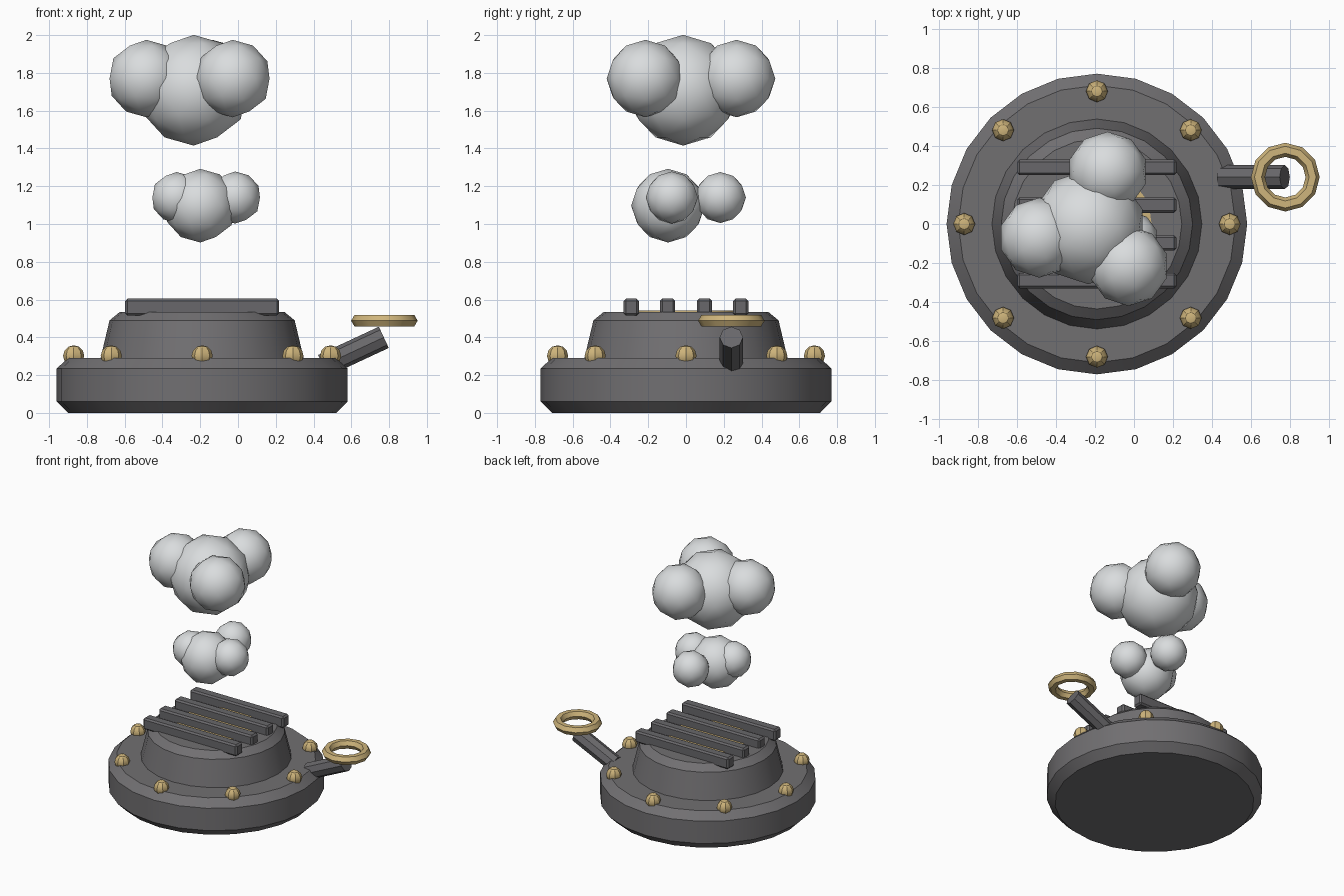
import bpy, bmesh, math
from mathutils import Vector, Matrix

if "Cube" in bpy.data.objects:
    bpy.data.objects.remove(bpy.data.objects["Cube"])


def material(name, rgb):
    m = bpy.data.materials.new(name)
    m.diffuse_color = (*rgb, 1)
    m.use_nodes = True
    m.node_tree.nodes["Principled BSDF"].inputs["Base Color"].default_value = m.diffuse_color
    return m


IRON = material("dark iron", (0.165, 0.16, 0.167))
BARS = material("grate iron", (0.14, 0.137, 0.145))
BRASS = material("brass", (0.62, 0.46, 0.2))
STEAM = material("steam grey", (0.7, 0.72, 0.73))
CX = -0.19  # axis of the vent


def finish(bm, name, mat):
    bmesh.ops.recalc_face_normals(bm, faces=bm.faces)
    me = bpy.data.meshes.new(name)
    bm.to_mesh(me)
    bm.free()
    ob = bpy.data.objects.new(name, me)
    bpy.context.collection.objects.link(ob)
    me.materials.append(mat)
    bpy.ops.object.select_all(action='DESELECT')
    ob.select_set(True)
    bpy.context.view_layer.objects.active = ob
    bpy.ops.object.shade_smooth_by_angle(angle=math.radians(29))
    return ob


def turned(name, profile, center, sides, mat, closed=False):
    """Revolve (radius, z) points; cap the ends, or join them into a ring."""
    bm = bmesh.new()
    rings = []
    for r, z in profile:
        rings.append([bm.verts.new((center[0] + r * math.cos(2 * math.pi * i / sides),
                                    center[1] + r * math.sin(2 * math.pi * i / sides),
                                    center[2] + z)) for i in range(sides)])
    pairs = list(zip(rings, rings[1:]))
    if closed:
        pairs.append((rings[-1], rings[0]))
    else:
        bm.faces.new(rings[0])
        bm.faces.new(rings[-1])
    for a, b in pairs:
        for i in range(sides):
            j = (i + 1) % sides
            bm.faces.new((a[i], a[j], b[j], b[i]))
    return finish(bm, name, mat)


# Round chamfered base and tapered collar
turned("base", [(0.71, 0), (0.77, 0.06), (0.77, 0.235), (0.71, 0.29)], (CX, 0, 0), 24, IRON)
turned("collar", [(0.54, 0.28), (0.49, 0.49), (0.435, 0.535)], (CX, 0, 0), 24, IRON)

# Thin plate under the grate
turned("vent_plate", [(0.28, 0.534), (0.28, 0.541)], (CX, 0, 0), 24, BRASS)

# Grate bars
for k, y in enumerate((-0.29, -0.097, 0.097, 0.29)):
    bm = bmesh.new()
    bmesh.ops.create_cube(bm, size=1, matrix=Matrix.Translation((CX, y, 0.56))
                          @ Matrix.Diagonal((0.815, 0.08, 0.09, 1)))
    bmesh.ops.bevel(bm, geom=bm.edges[:], offset=0.012, segments=1, affect='EDGES')
    finish(bm, f"grate_bar_{k + 1}", BARS)

# Rivets around the rim
for k in range(8):
    a = k * math.pi / 4
    bm = bmesh.new()
    bmesh.ops.create_uvsphere(bm, u_segments=8, v_segments=6, radius=0.056,
                              matrix=Matrix.Translation((CX + 0.68 * math.cos(a),
                                                         0.68 * math.sin(a), 0.302)))
    finish(bm, f"rivet_{k + 1}", BRASS)

# Slanted side pipe
start, end = Vector((0.45, 0.24, 0.25)), Vector((0.772, 0.24, 0.40))
axis = end - start
bm = bmesh.new()
bmesh.ops.create_cone(bm, cap_ends=True, segments=8, radius1=0.062, radius2=0.062,
                      depth=axis.length,
                      matrix=Matrix.Translation((start + end) / 2)
                      @ axis.to_track_quat('Z', 'Y').to_matrix().to_4x4())
finish(bm, "side_pipe", BARS)

# Valve ring above the pipe
ring = [(0.14 + 0.036 * math.cos(i * math.pi / 3), 0.036 * math.sin(i * math.pi / 3))
        for i in range(6)]
turned("valve_ring", ring, (0.775, 0.24, 0.488), 12, BRASS, closed=True)

# Two steam clouds made of overlapping puffs: x, y, z, radius
clouds = {
    "upper_cloud": [(-0.235, -0.015, 1.708, 0.293), (-0.485, -0.07, 1.77, 0.205),
                    (-0.135, 0.268, 1.77, 0.205), (-0.028, -0.215, 1.77, 0.205)],
    "lower_cloud": [(-0.2, -0.095, 1.097, 0.195), (-0.325, -0.12, 1.14, 0.135),
                    (-0.015, -0.075, 1.14, 0.138), (-0.17, 0.182, 1.14, 0.135)],
}
for name, puffs in clouds.items():
    for k, (x, y, z, r) in enumerate(puffs):
        bm = bmesh.new()
        bmesh.ops.create_icosphere(bm, subdivisions=2, radius=r,
                                   matrix=Matrix.Translation((x, y, z)))
        finish(bm, f"{name}_puff_{k + 1}", STEAM)
